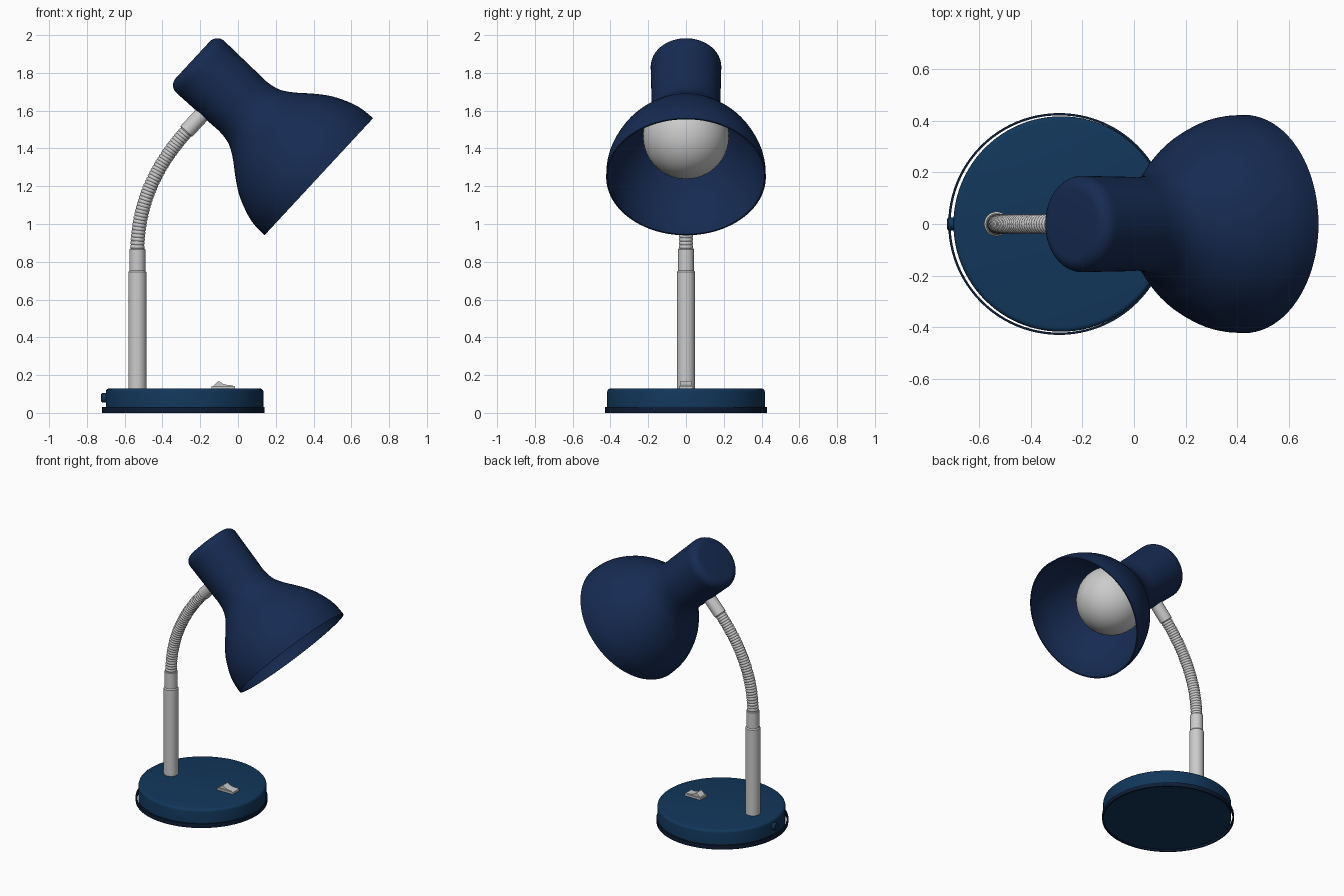
import bpy, bmesh, math
from mathutils import Vector

if "Cube" in bpy.data.objects:
    bpy.data.objects.remove(bpy.data.objects["Cube"])

NAVY = (0.008, 0.024, 0.085, 1)
BLUE = (0.006, 0.038, 0.105, 1)
DARK = (0.004, 0.012, 0.035, 1)
mats = {}


def finish(bm, name, color=None, angle=35):
    bmesh.ops.recalc_face_normals(bm, faces=bm.faces)
    me = bpy.data.meshes.new(name)
    bm.to_mesh(me)
    bm.free()
    ob = bpy.data.objects.new(name, me)
    bpy.context.collection.objects.link(ob)
    if color:
        if color not in mats:
            mats[color] = bpy.data.materials.new("paint")
            mats[color].diffuse_color = color
        me.materials.append(mats[color])
    bpy.ops.object.select_all(action='DESELECT')
    ob.select_set(True)
    bpy.context.view_layer.objects.active = ob
    bpy.ops.object.shade_smooth_by_angle(angle=math.radians(angle))
    return ob


def skin(rings, name, color=None, loop=False, angle=35):
    """Join rings of points; one-point rings are poles."""
    bm = bmesh.new()
    vs = [[bm.verts.new(p) for p in r] for r in rings]
    pairs = list(zip(vs, vs[1:])) + ([(vs[-1], vs[0])] if loop else [])
    for a, b in pairs:
        n = max(len(a), len(b))
        for i in range(n):
            j = (i + 1) % n
            if len(a) == 1:
                bm.faces.new((a[0], b[j], b[i]))
            elif len(b) == 1:
                bm.faces.new((a[i], a[j], b[0]))
            else:
                bm.faces.new((a[i], a[j], b[j], b[i]))
    return finish(bm, name, color, angle)


def ring(centre, axis, r, n):
    # all axes lie in the xz plane, so y is always a side direction
    if r < 1e-6:
        return [centre]
    side = Vector((0, 1, 0))
    up = axis.cross(side)
    return [centre + r * (math.cos(2 * math.pi * i / n) * side + math.sin(2 * math.pi * i / n) * up)
            for i in range(n)]


def lathe(name, prof, origin, axis=(0, 0, 1), color=None, n=48, loop=False, angle=35):
    """prof is a list of (radius, distance along axis)."""
    o, a = Vector(origin), Vector(axis).normalized()
    return skin([ring(o + a * h, a, r, n) for r, h in prof], name, color, loop, angle)


def spline(pts, k=5):
    """Catmull-Rom through 2D points."""
    p = [Vector(q) for q in pts]
    p = [2 * p[0] - p[1]] + p + [2 * p[-1] - p[-2]]
    out = []
    for a, b, c, d in zip(p, p[1:], p[2:], p[3:]):
        for i in range(k):
            t = i / k
            out.append(0.5 * (2 * b + (c - a) * t + (2 * a - 5 * b + 4 * c - d) * t * t
                              + (3 * b - a - 3 * c + d) * t ** 3))
    return out + [p[-2]]


# base: body and surrounding foot ring
lathe("base_body", [(0, 0.008), (0.4175, 0.008), (0.4175, 0.112), (0.415, 0.121), (0.408, 0.127),
                    (0.399, 0.129), (0, 0.129)], (-0.2825, 0, 0), color=BLUE, n=96)
lathe("base_foot_ring", [(0.43, 0), (0.43, 0.03), (0.421, 0.03), (0.421, 0)],
      (-0.29, 0, 0), color=DARK, n=96, loop=True)

# cable outlet at the back of the base
lathe("cable_outlet", [(0, 0), (0.025, 0), (0.025, 0.03), (0.02, 0.034), (0, 0.034)],
      (-0.69, 0, 0.08), (-1, 0, 0), BLUE, 24)


def extrude_y(name, prof, half):
    bm = bmesh.new()
    a, b = [[bm.verts.new((x, s * half, z)) for x, z in prof] for s in (-1, 1)]
    bm.faces.new(a)
    bm.faces.new(b[::-1])
    for i in range(len(a)):
        j = (i + 1) % len(a)
        bm.faces.new((a[i], b[i], b[j], a[j]))
    return finish(bm, name)


# switch plate and rocker
extrude_y("switch_plate", [(-0.14, 0.125), (-0.015, 0.125), (-0.015, 0.143), (-0.14, 0.143)], 0.037)
extrude_y("switch_rocker", [(-0.134, 0.14), (-0.022, 0.14), (-0.03, 0.146), (-0.055, 0.147),
                            (-0.08, 0.154), (-0.101, 0.168), (-0.108, 0.166)], 0.029)

# post with its narrower sleeve
lathe("post", [(0, 0.12), (0.048, 0.12), (0.048, 0.745), (0.042, 0.753), (0.042, 0.866),
               (0.039, 0.87), (0, 0.87)], (-0.533, 0, 0), n=32)

# shade axis, pointing out of the opening
MOUTH = Vector((0.4275, 0, 1.25))
BACK = Vector((-0.733, 0, 0.68)).normalized()
UP = Vector((0.68, 0, 0.733)).normalized()

# flexible neck: ribbed tube along a bezier
P = [Vector(p) for p in ((-0.533, 0, 0.85), (-0.533, 0, 1.13), (-0.415, 0, 1.337), (-0.255, 0, 1.51))]
RIBS, STEP = 42, 4
rings = []
for i in range(RIBS * STEP + 1):
    t = i / (RIBS * STEP)
    s = 1 - t
    c = P[0] * s ** 3 + P[1] * 3 * s * s * t + P[2] * 3 * s * t * t + P[3] * t ** 3
    tan = ((P[1] - P[0]) * s * s + (P[2] - P[1]) * 2 * s * t + (P[3] - P[2]) * t * t).normalized()
    rings.append(ring(c, tan, 0.034 + 0.004 * abs(math.sin(math.pi * i / STEP)), 24))
skin([[P[0]]] + rings + [[P[3]]], "flexible_neck", angle=50)

# connector between neck and shade
lathe("neck_connector", [(0, 0), (0.038, 0), (0.042, 0.004), (0.042, 0.15), (0, 0.15)],
      P[3] - UP * 0.03, UP, n=32)

# shade: smooth bell, then cylinder with rounded closed end, then inner wall
bell = spline([(0.423, 0), (0.419, 0.07), (0.403, 0.139), (0.361, 0.236), (0.304, 0.319), (0.241, 0.396),
               (0.198, 0.465), (0.182, 0.54), (0.183, 0.62), (0.185, 0.75), (0.187, 0.855)])
R = 0.055
cap = [(0.187 - R + R * math.cos(a), 0.855 + R * math.sin(a))
       for a in (math.pi / 2 * i / 8 for i in range(1, 9))]
outer = [tuple(p) for p in bell] + cap
inner = [(r - 0.008, min(h, 0.9)) for r, h in outer]
lathe("shade", [(0, 0.91)] + outer[::-1] + inner + [(0, 0.9)], MOUTH, BACK, NAVY, 80)

# bulb with its neck and socket
ball = [(0.228 * math.sin(a), 0.316 - 0.228 * math.cos(a))
        for a in (math.pi * i / 24 for i in range(20))]
lathe("bulb", ball + [(0.1, 0.54), (0.085, 0.6), (0.08, 0.64), (0, 0.64)], MOUTH, BACK, n=48)
lathe("bulb_socket", [(0, 0.62), (0.095, 0.62), (0.095, 0.902), (0, 0.902)], MOUTH, BACK, n=32)

for m in bpy.data.materials:
    if m.users and not m.is_grease_pencil:
        m.use_nodes = True
        m.node_tree.nodes["Principled BSDF"].inputs["Base Color"].default_value = m.diffuse_color
